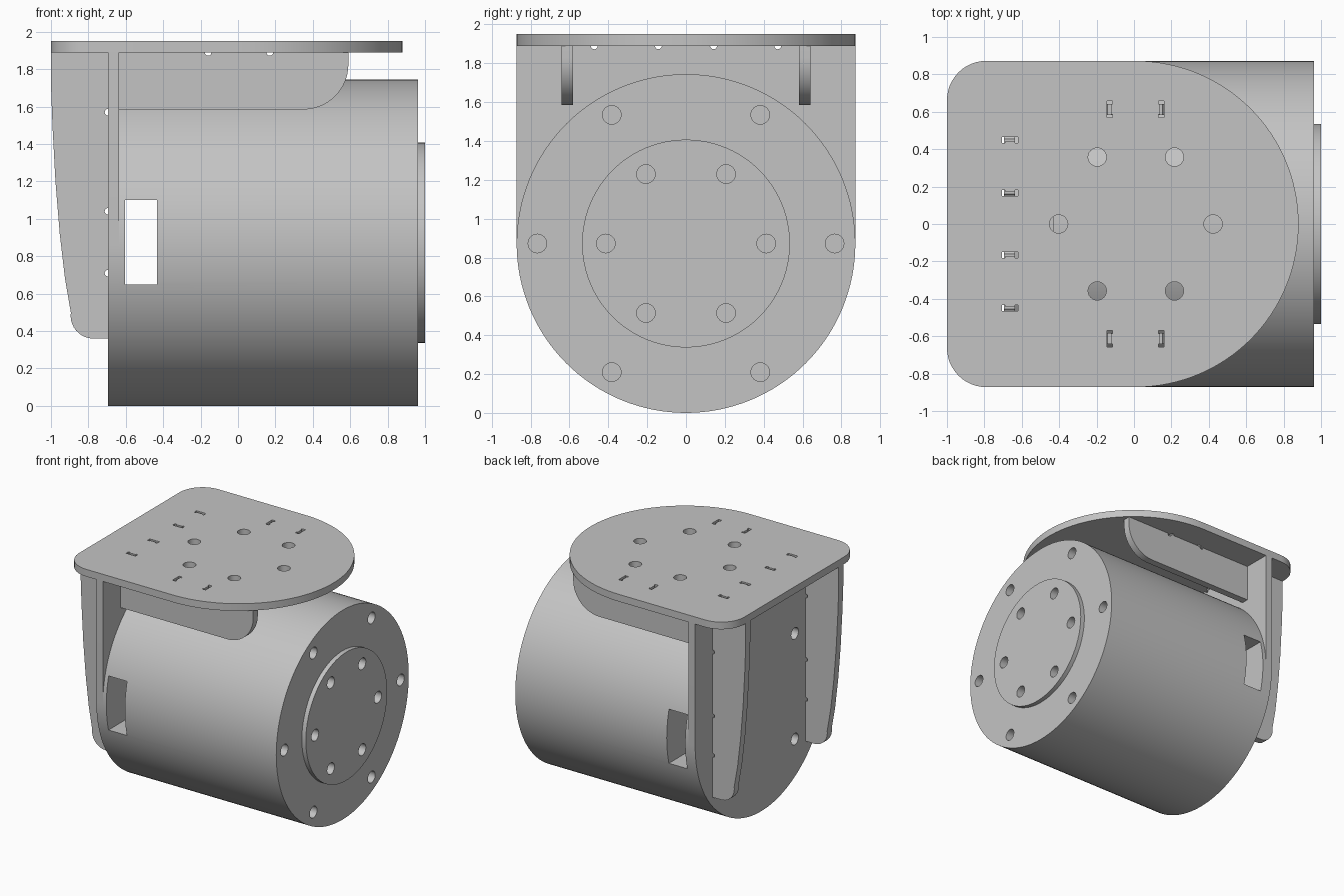
import bpy, bmesh
from math import sin, cos, radians

cube = bpy.data.objects.get("Cube")
if cube:
    bpy.data.objects.remove(cube, do_unlink=True)

grey = bpy.data.materials.new("plain grey")
grey.use_nodes = True
tone = (0.55, 0.55, 0.55, 1)
grey.diffuse_color = tone
grey.node_tree.nodes["Principled BSDF"].inputs["Base Color"].default_value = tone

R = 0.872          # body radius, also the height of its axis
TOP = 1.89         # underside of the top plate
BACK, FACE = -0.695, -0.635   # faces of the back plate


def arc(cu, cv, r, start, end, n):
    angles = [radians(start + (end - start) * i / n) for i in range(n + 1)]
    return [(cu + r * cos(a), cv + r * sin(a)) for a in angles]


def circle(cu, cv, r, n=24):
    return arc(cu, cv, r, 0, 360, n)[:-1]


def rect(u0, v0, u1, v1):
    return [(u0, v0), (u1, v0), (u1, v1), (u0, v1)]


def prisms(name, parts, axis, lo, hi):
    """Extrude closed profiles along an axis into one object."""
    place = {"x": lambda u, v, w: (w, u, v),
             "y": lambda u, v, w: (u, w, v),
             "z": lambda u, v, w: (u, v, w)}[axis]
    bm = bmesh.new()
    for pts in parts:
        a = [bm.verts.new(place(u, v, lo)) for u, v in pts]
        b = [bm.verts.new(place(u, v, hi)) for u, v in pts]
        bm.faces.new(a)
        bm.faces.new(b[::-1])
        for i in range(len(pts)):
            j = (i + 1) % len(pts)
            bm.faces.new((a[j], a[i], b[i], b[j]))
    bmesh.ops.recalc_face_normals(bm, faces=bm.faces)
    mesh = bpy.data.meshes.new(name)
    bm.to_mesh(mesh)
    bm.free()
    mesh.materials.append(grey)
    ob = bpy.data.objects.new(name, mesh)
    bpy.context.collection.objects.link(ob)
    return ob


def cutter(name, parts, axis, lo, hi):
    ob = prisms(name, parts, axis, lo, hi)
    ob.hide_render = True
    return ob


def cut(ob, *cutters):
    bpy.context.view_layer.objects.active = ob
    for c in cutters:
        mod = ob.modifiers.new("cut", "BOOLEAN")
        mod.operation = "DIFFERENCE"
        mod.solver = "EXACT"
        mod.object = c
        bpy.ops.object.modifier_apply(modifier=mod.name)


def ring(cu, cv, r, hole):
    return [circle(cu + r * cos(radians(a)), cv + r * sin(radians(a)), hole)
            for a in range(0, 360, 60)]


def dogbone(cx, cy, along_x, side):
    """Narrow relief slot with small ears at both ends."""
    h, e, t, k = 0.044, 0.028, 0.011, 0.02
    pts = [(-h, -k), (-e, -k), (-e, -t), (e, -t), (e, -k), (h, -k),
           (h, t), (-h, t)]
    pts = [(u, v * side) for u, v in pts]
    return [(cx + u, cy + v) if along_x else (cx + v, cy + u) for u, v in pts]


# main parts
body = prisms("motor_body", [circle(0, R, R, 128)], "x", FACE, 0.963)
flange = prisms("output_flange", [circle(0, R, 0.535, 96)], "x", 0.963, 1.0)
back = prisms("back_plate", [arc(0, R, R, 180, 360, 64) + [(R, TOP), (-R, TOP)]],
              "x", BACK, FACE)
top_outline = (arc(0.008, 0, R, -90, 90, 64) + arc(-0.79, R - 0.21, 0.21, 90, 180, 12)
               + arc(-0.79, 0.21 - R, 0.21, 180, 270, 12))
top = prisms("top_plate", [top_outline], "z", TOP, 1.95)

# bolt holes
body_bolts = cutter("body_bolt_cutter", ring(0, R, 0.765, 0.048), "x", 0.8, 1.1)
flange_bolts = cutter("flange_bolt_cutter", ring(0, R, 0.413, 0.048), "x", 0.8, 1.1)
rear_bolts = cutter("rear_bolt_cutter", [circle(sy * 0.44, R + sz * 0.44, 0.048)
                    for sy in (-1, 1) for sz in (-1, 1)], "x", -0.8, -0.61)
top_bolts = cutter("top_bolt_cutter", ring(0.01, 0, 0.413, 0.049), "z", 1.8, 2.0)

# windows through the sides and into the top of the body
side_window = cutter("side_window_cutter", [rect(-0.603, 0.65, -0.433, 1.1)], "y", -1, 1)
top_window = cutter("top_window_cutter", [rect(-0.603, -0.225, -0.433, 0.225)], "z", 0.9, 1.85)

# relief slots in the top plate
slots = [dogbone(-0.663, s * y, True, s * d) for s in (-1, 1)
         for y, d in ((0.453, 1), (0.162, -1))]
slots += [dogbone(x, s * 0.613, False, d) for s in (-1, 1)
          for x, d in ((-0.134, -1), (0.15, 1))]
top_slots = cutter("top_slot_cutter", slots, "z", 1.8, 2.0)
back_nicks = cutter("back_nick_cutter", [circle(s * y, TOP, 0.018, 12)
                    for s in (-1, 1) for y in (0.472, 0.142)], "x", -0.8, -0.6)

cut(body, body_bolts, flange_bolts, rear_bolts, side_window, top_window)
cut(flange, flange_bolts)
cut(back, rear_bolts, back_nicks)
cut(top, top_bolts, top_slots)

# rear fins and side ribs, a pair of each
fin_outline = ([(BACK, TOP), (-1.0, TOP), (-1.0, 1.72), (-0.992, 1.5), (-0.976, 1.2),
                (-0.953, 0.92), (-0.925, 0.68)]
               + arc(-0.773, 0.482, 0.122, 172, 270, 10) + [(BACK, 0.36)])
rib_outline = ([(FACE, TOP), (FACE, 1.585)]
               + arc(0.35, 1.825, 0.24, 270, 360, 16) + [(0.59, TOP)])
fin_nicks = cutter("fin_nick_cutter", [circle(BACK, z, 0.018, 12)
                   for z in (1.57, 1.04, 0.71)], "y", -1, 1)
rib_nicks = cutter("rib_nick_cutter", [circle(x, TOP, 0.018, 12)
                   for x in (-0.16, 0.17)], "y", -1, 1)
made = [body, flange, back, top]
for side, y in (("front", -0.612), ("back", 0.612)):
    fin = prisms(side + "_rear_fin", [fin_outline], "y", y - 0.03, y + 0.03)
    rib = prisms(side + "_side_rib", [rib_outline], "y", y - 0.03, y + 0.03)
    cut(fin, fin_nicks)
    cut(rib, rib_nicks)
    made += [fin, rib]

# remove the helpers, then smooth the curved walls
for ob in [o for o in bpy.data.objects if o.name.endswith("_cutter")]:
    bpy.data.objects.remove(ob, do_unlink=True)
bpy.ops.object.select_all(action="DESELECT")
for ob in made:
    ob.select_set(True)
bpy.context.view_layer.objects.active = body
bpy.ops.object.shade_smooth_by_angle(angle=radians(30))
